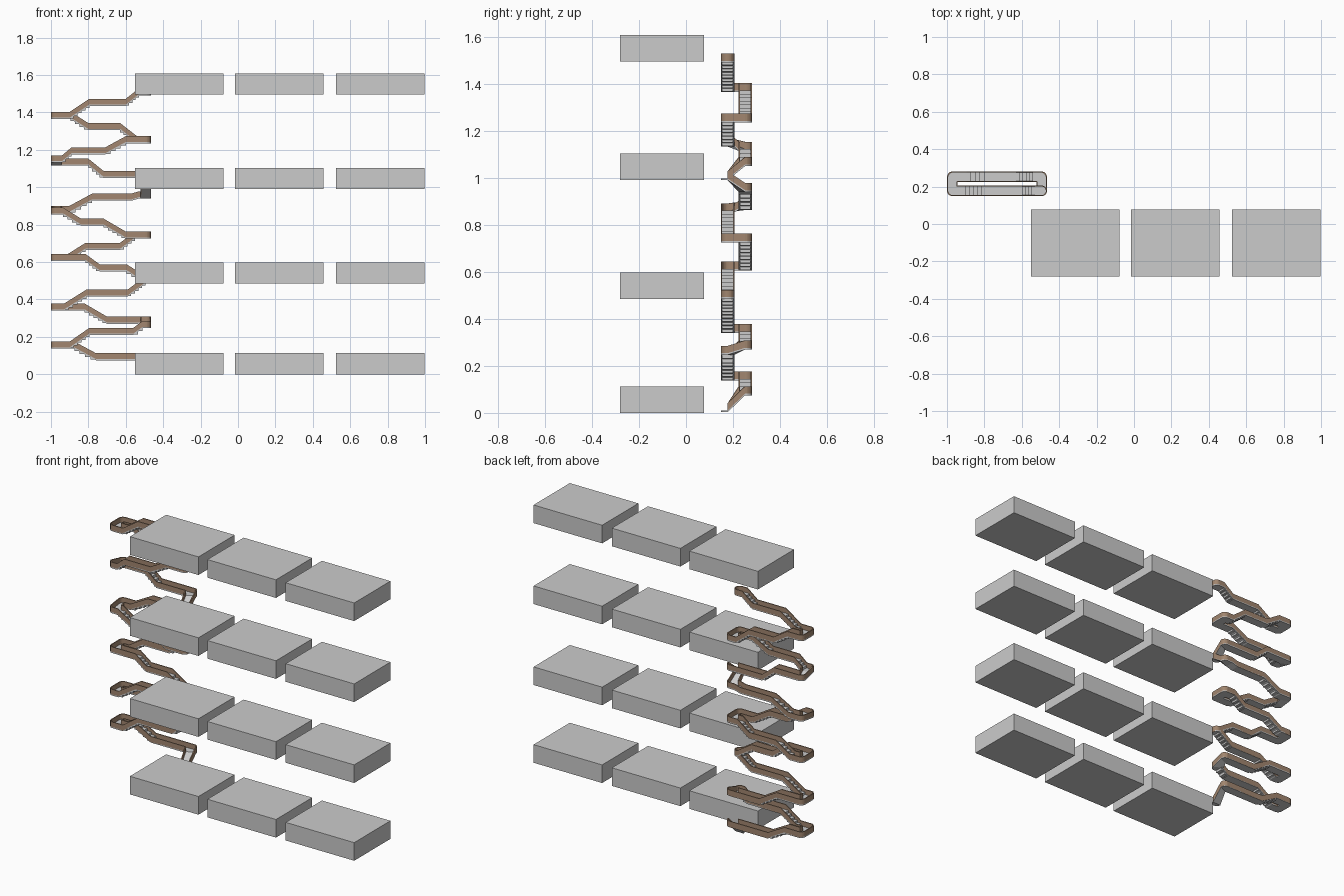
import bpy, bmesh, math
from mathutils import Vector

if "Cube" in bpy.data.objects:
    bpy.data.objects.remove(bpy.data.objects["Cube"])

HW, H, T, WT = 0.0285, 0.038, 0.007, 0.10    # half width, wall height, floor thickness, wall share of width
XR, XL, YF, YB = -0.494, -0.971, 0.177, 0.252  # lane centre lines

brown = bpy.data.materials.new("brown_side")
brown.diffuse_color = (0.36, 0.24, 0.16, 1)
brown.use_nodes = True
brown.node_tree.nodes["Principled BSDF"].inputs["Base Color"].default_value = brown.diffuse_color


def finish(name, bm, mat=None):
    bmesh.ops.recalc_face_normals(bm, faces=bm.faces)
    me = bpy.data.meshes.new(name)
    bm.to_mesh(me)
    bm.free()
    ob = bpy.data.objects.new(name, me)
    bpy.context.collection.objects.link(ob)
    if mat:
        me.materials.append(mat)
    return ob


def box(bm, lo, hi):
    vs = bmesh.ops.create_cube(bm, size=1)["verts"]
    for v in vs:
        v.co = Vector([(a + b) / 2 + c * (b - a) for a, b, c in zip(lo, hi, v.co)])


def sections(path):
    """Left and right edge points along the path, with rounded outer corners."""
    pts = [Vector(p) for p in path]
    dirs = [(b - a).xy.normalized() for a, b in zip(pts, pts[1:])]
    norms = [Vector((-d.y, d.x)) for d in dirs]
    out = []
    for i, p in enumerate(pts):
        n1, n2 = norms[max(i - 1, 0)], norms[min(i, len(norms) - 1)]
        if n1.dot(n2) > 0.99:
            out.append((p.xy + HW * n1, p.xy - HW * n1, p.z))
            continue
        left_turn = n1.x * n2.y - n1.y * n2.x > 0
        s = 1 if left_turn else -1
        inner = p.xy + s * HW * (n1 + n2)
        for k in range(7):
            a = k / 6 * math.pi / 2
            o = p.xy - s * HW * (n1 * math.cos(a) + n2 * math.sin(a))
            out.append((inner, o, p.z) if left_turn else (o, inner, p.z))
    return out


def sweep(bm, secs, u0, u1, z0, z1):
    """Rectangular bar between shares u0..u1 of the width."""
    rings = []
    for l, r, z in secs:
        prof = ((u0, z0), (u1, z0), (u1, z1), (u0, z1))
        rings.append([bm.verts.new((*l.lerp(r, u), z + dz)) for u, dz in prof])
    for a, b in zip(rings, rings[1:]):
        for j in range(4):
            k = (j + 1) % 4
            bm.faces.new((a[j], a[k], b[k], b[j]))
    bm.faces.new(rings[0])
    bm.faces.new(rings[-1])


# Display slabs: three blocks on each of four storeys
for i, z in enumerate((0, 0.485, 0.99, 1.495)):
    for j, x in enumerate((-0.55, -0.015, 0.525)):
        bm = bmesh.new()
        box(bm, (x, -0.28, z), (x + 0.473, 0.077, z + 0.113))
        finish(f"room_block_{i}_{j}", bm)

# One stair path for each storey, as (x, y, z of underside)
levels = [
    [(XR, YF, 0.003), (XR, YB, 0.075), (-0.76, YB, 0.075), (-0.875, YB, 0.137), (XL, YB, 0.137),
     (XL, YF, 0.137), (-0.90, YF, 0.137), (-0.795, YF, 0.21), (-0.56, YF, 0.21), (-0.51, YF, 0.247),
     (XR, YF, 0.247), (XR, YB, 0.27), (-0.70, YB, 0.27), (-0.82, YB, 0.34), (XL, YB, 0.34),
     (XL, YF, 0.34), (-0.93, YF, 0.34), (-0.81, YF, 0.415), (-0.59, YF, 0.415), (XR, YF, 0.485)],
    [(XR, YF, 0.485), (-0.595, YF, 0.55), (-0.74, YF, 0.55), (-0.815, YF, 0.605), (XL, YF, 0.605),
     (XL, YB, 0.605), (-0.91, YB, 0.605), (-0.815, YB, 0.665), (-0.63, YB, 0.665), (-0.55, YB, 0.725),
     (XR, YB, 0.725), (XR, YF, 0.725), (-0.60, YF, 0.725), (-0.72, YF, 0.795), (-0.84, YF, 0.795),
     (-0.935, YF, 0.853), (XL, YF, 0.853), (XL, YB, 0.863), (-0.90, YB, 0.863), (-0.78, YB, 0.928),
     (-0.57, YB, 0.928), (-0.53, YB, 0.94), (XR, YB, 0.94), (XR, YF, 0.99)],
    [(XR, YF, 0.99), (XR, YB, 1.05), (-0.72, YB, 1.05), (-0.80, YB, 1.115), (XL, YB, 1.115),
     (XL, YF, 1.133), (-0.94, YF, 1.133), (-0.89, YF, 1.175), (-0.71, YF, 1.175), (-0.60, YF, 1.235),
     (XR, YF, 1.235), (XR, YB, 1.235), (-0.54, YB, 1.235), (-0.63, YB, 1.305), (-0.80, YB, 1.305),
     (-0.895, YB, 1.365), (XL, YB, 1.365), (XL, YF, 1.365), (-0.90, YF, 1.365), (-0.795, YF, 1.435),
     (-0.60, YF, 1.435), (-0.53, YF, 1.49), (XR, YF, 1.49)],
]

for i, path in enumerate(levels):
    secs = sections(path)
    bm = bmesh.new()
    sweep(bm, secs, 0, 1, 0, T)
    finish(f"stair_floor_{i}", bm)
    bm = bmesh.new()
    sweep(bm, secs, 0, WT, 0.001, H)
    sweep(bm, secs, 1 - WT, 1, 0.001, H)
    finish(f"stair_side_walls_{i}", bm, brown)

    # Treads on each sloping flight along x
    bm = bmesh.new()
    for a, b in zip(path, path[1:]):
        rise = b[2] - a[2]
        if rise < 0.03 or a[1] != b[1]:
            continue
        n = max(2, round(rise / 0.015))
        for k in range(n):
            xs = sorted(a[0] + (b[0] - a[0]) * t / n for t in (k, k + 1))
            z = a[2] + T + rise * k / n
            w = HW * (1 - 2 * WT)
            box(bm, (xs[0], a[1] - w, z - 0.004), (xs[1], a[1] + w, z + rise / n))
    finish(f"stair_treads_{i}", bm)

# Round landings at every storey door
for i, (z, a0, walled) in enumerate(((0.003, 180, 0), (0.485, -90, 1), (0.99, 180, 0), (1.49, -90, 1))):
    c = Vector((XR, YF))
    secs = []
    for k in range(13):
        a = math.radians(a0 + 15 * k)
        secs.append((c, c + HW * Vector((math.cos(a), math.sin(a))), z))
    bm = bmesh.new()
    sweep(bm, secs, 0, 1, 0, T)
    finish(f"landing_{i}", bm)
    if walled:
        bm = bmesh.new()
        sweep(bm, secs, 1 - 2 * WT, 1, 0.001, H)
        finish(f"landing_wall_{i}", bm, brown)
